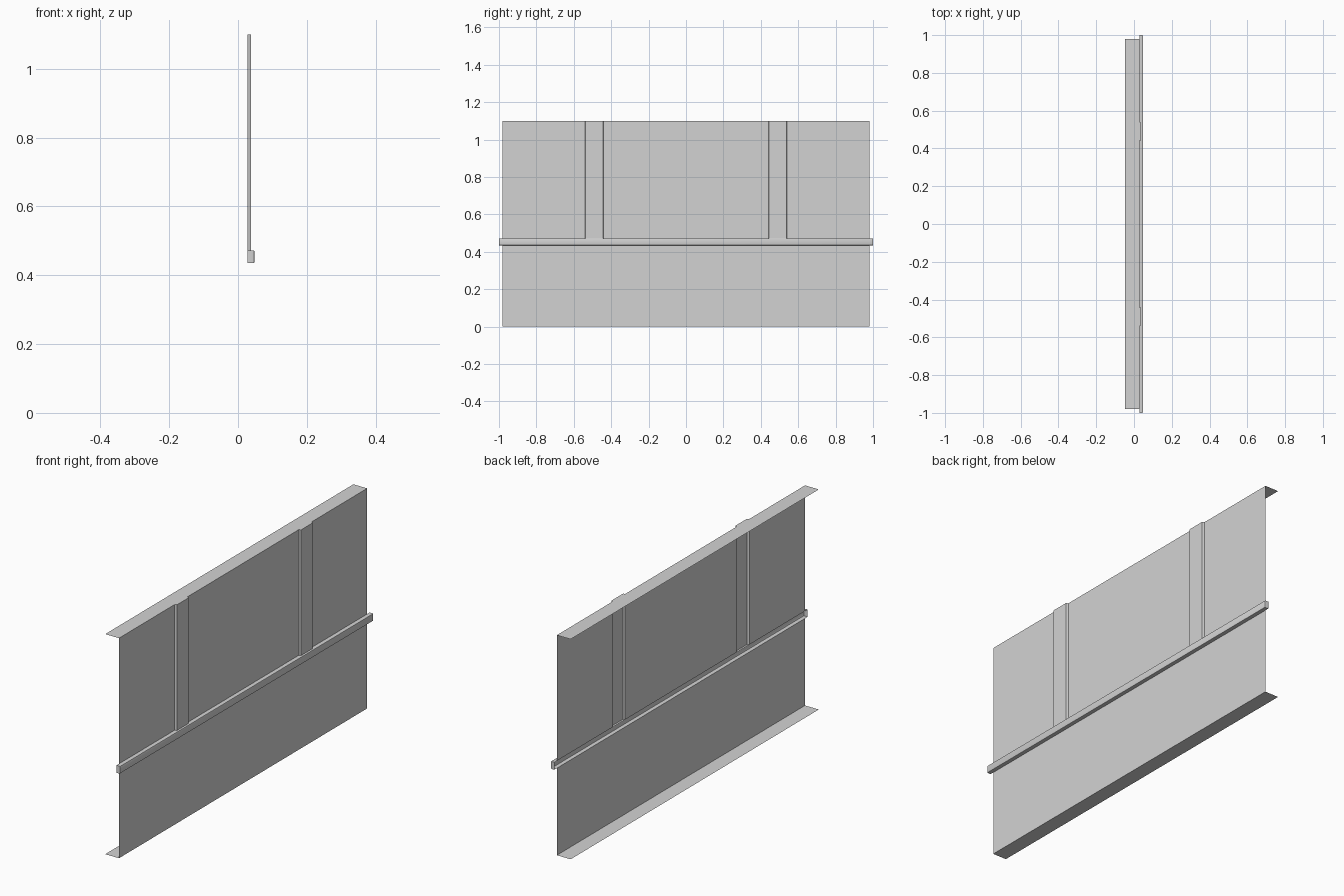
import bpy
import bmesh
from mathutils import Vector

cube = bpy.data.objects.get("Cube")
if cube:
    bpy.data.objects.remove(cube, do_unlink=True)

WALL_X, BACK_X = 0.028, -0.048
BUMP_X, RAIL_X = 0.038, 0.048
HALF, TOP = 0.98, 1.10
RAIL_LOW, RAIL_HIGH = 0.435, 0.472

grey = bpy.data.materials.new("light grey")
grey.use_nodes = True
grey.diffuse_color = (0.65, 0.65, 0.65, 1)
grey.node_tree.nodes["Principled BSDF"].inputs["Base Color"].default_value = grey.diffuse_color


def finish(name, bm):
    mesh = bpy.data.meshes.new(name)
    bm.to_mesh(mesh)
    bm.free()
    mesh.materials.append(grey)
    obj = bpy.data.objects.new(name, mesh)
    bpy.context.collection.objects.link(obj)
    return obj


def wall(name, profile, z0, z1):
    """Raise an open plan profile into a sheet facing +x."""
    bm = bmesh.new()
    low = [bm.verts.new((x, y, z0)) for x, y in profile]
    high = [bm.verts.new((x, y, z1)) for x, y in profile]
    for i in range(len(profile) - 1):
        bm.faces.new((low[i], low[i + 1], high[i + 1], high[i]))
    return finish(name, bm)


def flange(name, profile, z, up):
    """Flat lip running back from the wall profile."""
    outline = profile + [(BACK_X, HALF), (BACK_X, -HALF)]
    bm = bmesh.new()
    face = bm.faces.new([bm.verts.new((x, y, z)) for x, y in outline])
    face.normal_update()
    if (face.normal.z > 0) != up:
        face.normal_flip()
    return finish(name, bm)


# Plan profiles: plain below the rail, two raised pilasters above it
plain = [(WALL_X, -HALF), (WALL_X, HALF)]
ribbed = [plain[0]]
for start, end in ((-0.54, -0.44), (0.44, 0.54)):
    ribbed += [(WALL_X, start), (BUMP_X, start + 0.004),
               (BUMP_X, end - 0.004), (WALL_X, end)]
ribbed.append(plain[1])

wall("lower_panel", plain, 0, RAIL_LOW)
wall("upper_panel", ribbed, RAIL_HIGH, TOP)
flange("bottom_flange", plain, 0, False)
flange("top_flange", ribbed, TOP, True)

# Rail: hollow channel, open at the back, with softened outer edges
bm = bmesh.new()
bmesh.ops.create_cube(bm, size=1)
bmesh.ops.scale(bm, verts=bm.verts, vec=Vector((RAIL_X - WALL_X, 2, RAIL_HIGH - RAIL_LOW)))
bmesh.ops.translate(bm, verts=bm.verts, vec=Vector(
    ((RAIL_X + WALL_X) / 2, 0, (RAIL_HIGH + RAIL_LOW) / 2)))
bm.normal_update()
bmesh.ops.delete(bm, geom=[f for f in bm.faces if f.normal.x < -0.5], context="FACES")
outer = [e for e in bm.edges if all(v.co.x > RAIL_X - 0.001 for v in e.verts)]
bmesh.ops.bevel(bm, geom=outer, offset=0.004, segments=2, profile=0.5, affect="EDGES")
rail = finish("rail", bm)

bpy.ops.object.select_all(action="DESELECT")
rail.select_set(True)
bpy.context.view_layer.objects.active = rail
bpy.ops.object.shade_smooth_by_angle()
